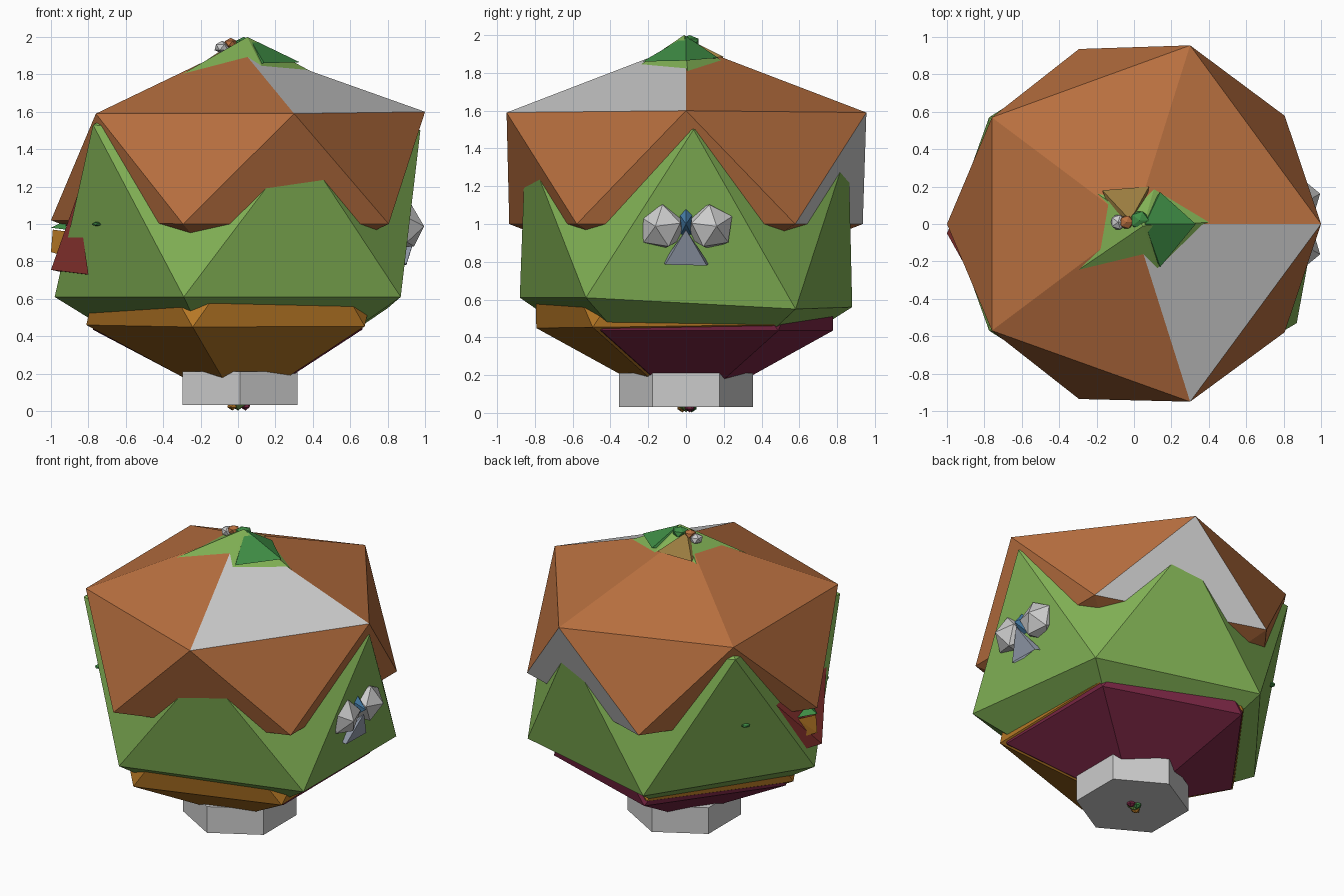
import bpy, bmesh
from math import radians
from mathutils import Vector, Matrix

if "Cube" in bpy.data.objects:
    bpy.data.objects.remove(bpy.data.objects["Cube"])


def paint(obj, rgb):
    if rgb:
        mat = bpy.data.materials.new(obj.name + "_colour")
        mat.diffuse_color = (*rgb, 1)
        mat.use_nodes = True
        mat.node_tree.nodes["Principled BSDF"].inputs["Base Color"].default_value = mat.diffuse_color
        obj.data.materials.append(mat)


def finish(name, bm, rgb):
    bmesh.ops.recalc_face_normals(bm, faces=bm.faces)
    mesh = bpy.data.meshes.new(name)
    bm.to_mesh(mesh)
    bm.free()
    obj = bpy.data.objects.new(name, mesh)
    bpy.context.collection.objects.link(obj)
    paint(obj, rgb)
    return obj


def ball(name, centre, r, rz, rgb=None, tilt=(0, 0, 0), tweak=()):
    """Twenty-sided ball, squashed in z, with optional moved corners."""
    bm = bmesh.new()
    bmesh.ops.create_icosphere(bm, subdivisions=1, radius=1)
    turn = Matrix.Rotation(radians(tilt[2]), 4, 'Z') @ \
        Matrix.Rotation(radians(tilt[1]), 4, 'Y') @ Matrix.Rotation(radians(tilt[0]), 4, 'X')
    m = Matrix.Translation(centre) @ turn @ Matrix.Diagonal((r, r, rz, 1))
    bmesh.ops.transform(bm, matrix=m, verts=bm.verts)
    for target in tweak:
        t = Vector(target)
        min(bm.verts, key=lambda v: (v.co - t).length).co = t
    return finish(name, bm, rgb)


def spike(name, tip, base, rgb=None):
    """Low pyramid: a tip joined to a base outline."""
    bm = bmesh.new()
    t = bm.verts.new(tip)
    ring = [bm.verts.new(p) for p in base]
    for i, v in enumerate(ring):
        bm.faces.new((t, v, ring[(i + 1) % len(ring)]))
    bm.faces.new(ring)
    return finish(name, bm, rgb)


BROWN = (0.48, 0.16, 0.05)
LEAF = (0.22, 0.44, 0.09)
GREEN = (0.05, 0.27, 0.06)
ORANGE = (0.5, 0.2, 0.02)
PURPLE = (0.2, 0.02, 0.06)
RED = (0.3, 0.04, 0.035)
TAN = (0.32, 0.2, 0.05)

# Upper bun, with two bare grey faces
bun = ball("top_bun", (0.01, 0, 1.295), 1.1, 0.66, BROWN,
           tweak=[(-1, 0, 1.02), (1, 0, 1.6), (-0.76, -0.57, 1.59), (-0.76, 0.57, 1.59),
                  (0.3, 0.955, 1.59), (0.3, -0.95, 1.59), (0, 0, 1.955)])
bun.data.materials.append(None)
for want in ((0.43, -0.32, 1.71), (0.27, 0.82, 1.2)):
    face = min(bun.data.polygons, key=lambda p: (p.center - Vector(want)).length)
    face.material_index = 1

# Lettuce layer
ball("lettuce", (0, 0, 1.01), 1.03, 1.0, LEAF,
     tweak=[(0.87, -0.53, 0.61), (-0.29, -0.88, 0.61), (-0.98, 0, 0.61),
            (-0.29, 0.88, 0.56), (0.8, 0.58, 0.55),
            (0.975, 0.04, 1.5), (-0.775, -0.57, 1.53), (-0.775, 0.57, 1.51),
            (0.33, -0.85, 1.43), (0.3, 0.86, 1.41), (0.05, -0.01, 2.0), (0, 0, 0.005)])

# Cheese and onion layers
ball("cheese", (0.012, -0.015, 0.82), 0.92, 0.805, ORANGE, tilt=(0.8, 0, 0))
ball("onion", (0.02, 0.02, 0.775), 0.89, 0.76, PURPLE)

# Six-sided foot
bm = bmesh.new()
bmesh.ops.create_cone(bm, cap_ends=True, segments=6, radius1=0.355, radius2=0.355, depth=0.18)
if any(abs(v.co.y) < 0.01 for v in bm.verts):
    bmesh.ops.rotate(bm, verts=bm.verts, matrix=Matrix.Rotation(radians(30), 3, 'Z'))
bmesh.ops.translate(bm, verts=bm.verts, vec=(0.012, 0, 0.122))
finish("foot", bm, None)

# Filling tips poking out under the foot
for name, x, y, rgb in (("cheese_tip", -0.03, -0.02, ORANGE), ("onion_tip", 0.04, 0.02, PURPLE),
                        ("leaf_tip", 0, 0.03, GREEN)):
    ball(name, (x, y, 0.033), 0.03, 0.03, rgb)

# Filling points poking out at the crown
spike("pickle_crown", (0.06, 0, 1.995),
      [(0.14, 0.17, 1.88), (0.33, 0, 1.865), (0.14, -0.23, 1.86), (0.0, 0.0, 1.85)], GREEN)
spike("sauce_crown", (-0.02, 0.02, 1.975),
      [(-0.17, 0.18, 1.875), (0.08, 0.2, 1.885), (0.05, 0, 1.87), (-0.05, -0.12, 1.89)], TAN)
ball("pickle_knob", (0.03, 0.02, 1.965), 0.055, 0.035, GREEN)
ball("bun_crumb", (-0.04, 0.01, 1.965), 0.04, 0.03, BROWN)
ball("pale_crumb", (-0.085, 0.01, 1.945), 0.045, 0.035)

# Tomato, cheese and leaf corners on the left
spike("tomato_corner", (-1, -0.05, 0.755),
      [(-0.8, -0.3, 0.73), (-0.86, -0.3, 1.15), (-0.85, 0.3, 1.15), (-0.93, 0.08, 0.74)], RED)
spike("cheese_corner", (-1, 0, 0.85),
      [(-0.93, -0.07, 0.83), (-0.92, -0.08, 0.96), (-0.99, 0, 0.97),
       (-0.92, 0.1, 0.96), (-0.93, 0.08, 0.83)], ORANGE)
spike("leaf_corner", (-1, 0, 0.98),
      [(-0.92, -0.08, 0.97), (-0.92, 0, 1.02), (-0.92, 0.1, 0.97)], GREEN)
for side, tag in ((-1, "front"), (1, "back")):
    ball("leaf_speck_" + tag, (-0.755, side * 0.43, 1.0), 0.03, 0.012, GREEN)

# Eyes on the right side
for side, tag in ((-1, "front"), (1, "back")):
    ball("eye_" + tag, (0.868, side * 0.127, 0.985), 0.132, 0.132, tilt=(10 * side, 25, 20 * side))

# Beak between the eyes: slim ridge and flared skirt
spike("beak_ridge", (0.975, 0, 1.0),
      [(0.87, -0.035, 0.93), (0.9, -0.035, 1.05), (0.9, 0, 1.095),
       (0.9, 0.035, 1.05), (0.87, 0.035, 0.93)], (0.06, 0.2, 0.38))
spike("beak_skirt", (0.96, 0, 0.97),
      [(0.86, -0.04, 0.88), (0.85, -0.12, 0.8), (0.9, -0.11, 0.785),
       (0.9, 0.11, 0.78), (0.85, 0.12, 0.79), (0.86, 0.04, 0.88)], (0.3, 0.34, 0.42))
